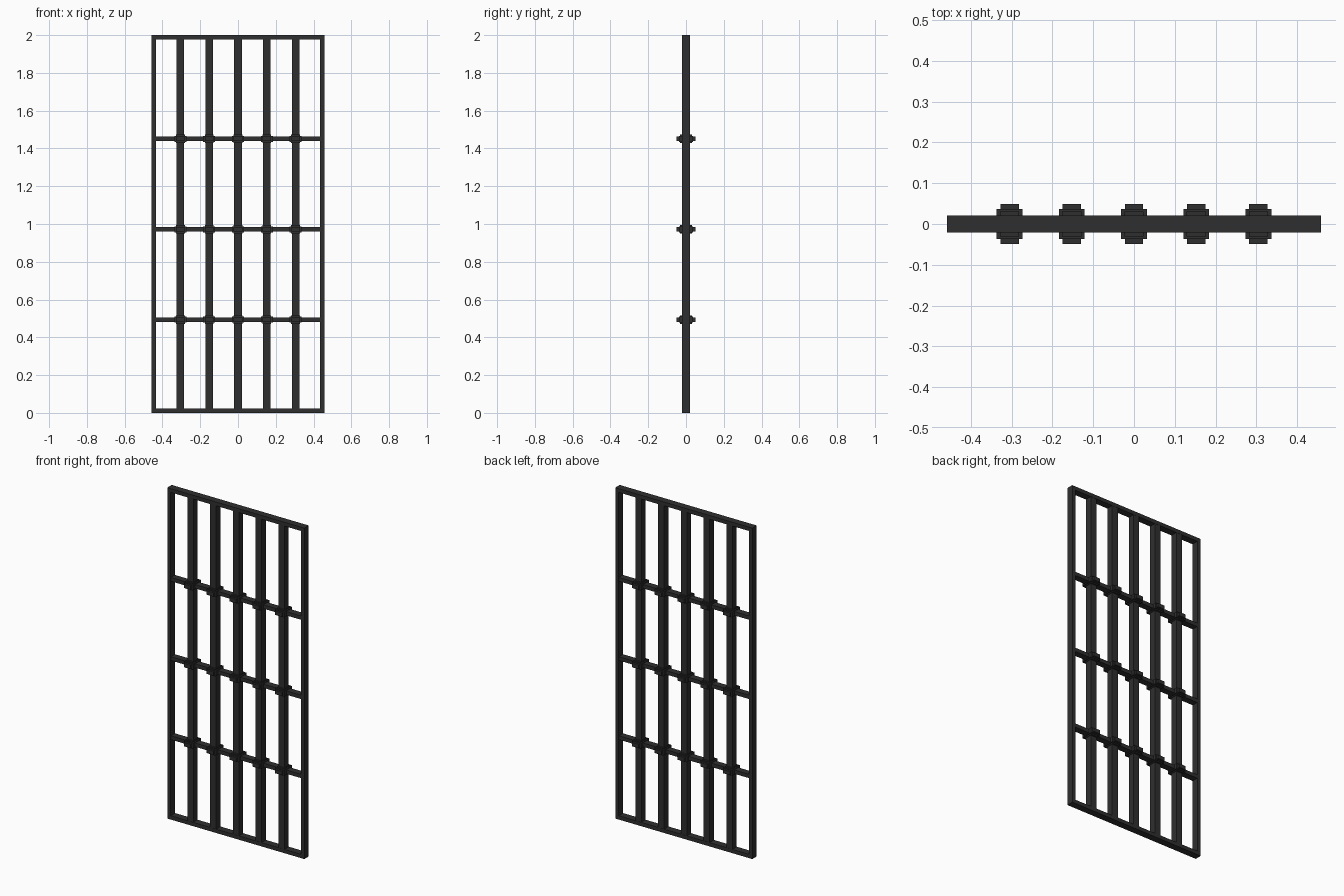
import bpy, bmesh
from mathutils import Matrix, Vector

if "Cube" in bpy.data.objects:
    bpy.data.objects.remove(bpy.data.objects["Cube"])

iron = bpy.data.materials.new("dark iron")
iron.diffuse_color = (0.028, 0.028, 0.028, 1)
iron.use_nodes = True
iron.node_tree.nodes["Principled BSDF"].inputs["Base Color"].default_value = iron.diffuse_color


def boxes(name, specs):
    """One object from boxes given as (centre, size)."""
    bm = bmesh.new()
    for c, s in specs:
        m = Matrix.Translation(c) @ Matrix.Diagonal(Vector((*s, 1)))
        bmesh.ops.create_cube(bm, size=1, matrix=m)
    me = bpy.data.meshes.new(name)
    bm.to_mesh(me)
    bm.free()
    me.materials.append(iron)
    ob = bpy.data.objects.new(name, me)
    bpy.context.collection.objects.link(ob)
    return ob


W, D, H = 0.916, 0.042, 2.0      # overall frame
T = 0.023                        # frame thickness
bar_xs = [i * 0.1525 for i in range(-2, 3)]
rail_zs = [0.494, 0.972, 1.451]

# outer frame
for side, label in ((-1, "left"), (1, "right")):
    boxes(f"frame_{label}", [((side * (W - T) / 2, 0, H / 2), (T, D, H - 2 * T))])
for z, label in ((T / 2, "bottom"), (H - T / 2, "top")):
    boxes(f"frame_{label}", [((0, 0, z), (W, D, T))])

# vertical bars
for i, x in enumerate(bar_xs):
    boxes(f"vertical_bar_{i + 1}", [((x, 0, H / 2), (0.04, 0.04, H - 2 * T))])

# cross rails, with a stepped collar at every crossing
for j, z in enumerate(rail_zs):
    boxes(f"cross_rail_{j + 1}", [((0, 0, z), (W - 2 * T, D - 0.003, 0.023))])
    for i, x in enumerate(bar_xs):
        c = (x, 0, z)
        boxes(f"collar_{j + 1}_{i + 1}", [
            (c, (0.063, 0.073, 0.032)),      # wide block
            (c, (0.045, 0.098, 0.023)),      # front and back studs
            (c, (0.047, 0.061, 0.045)),      # top and bottom steps
        ])
